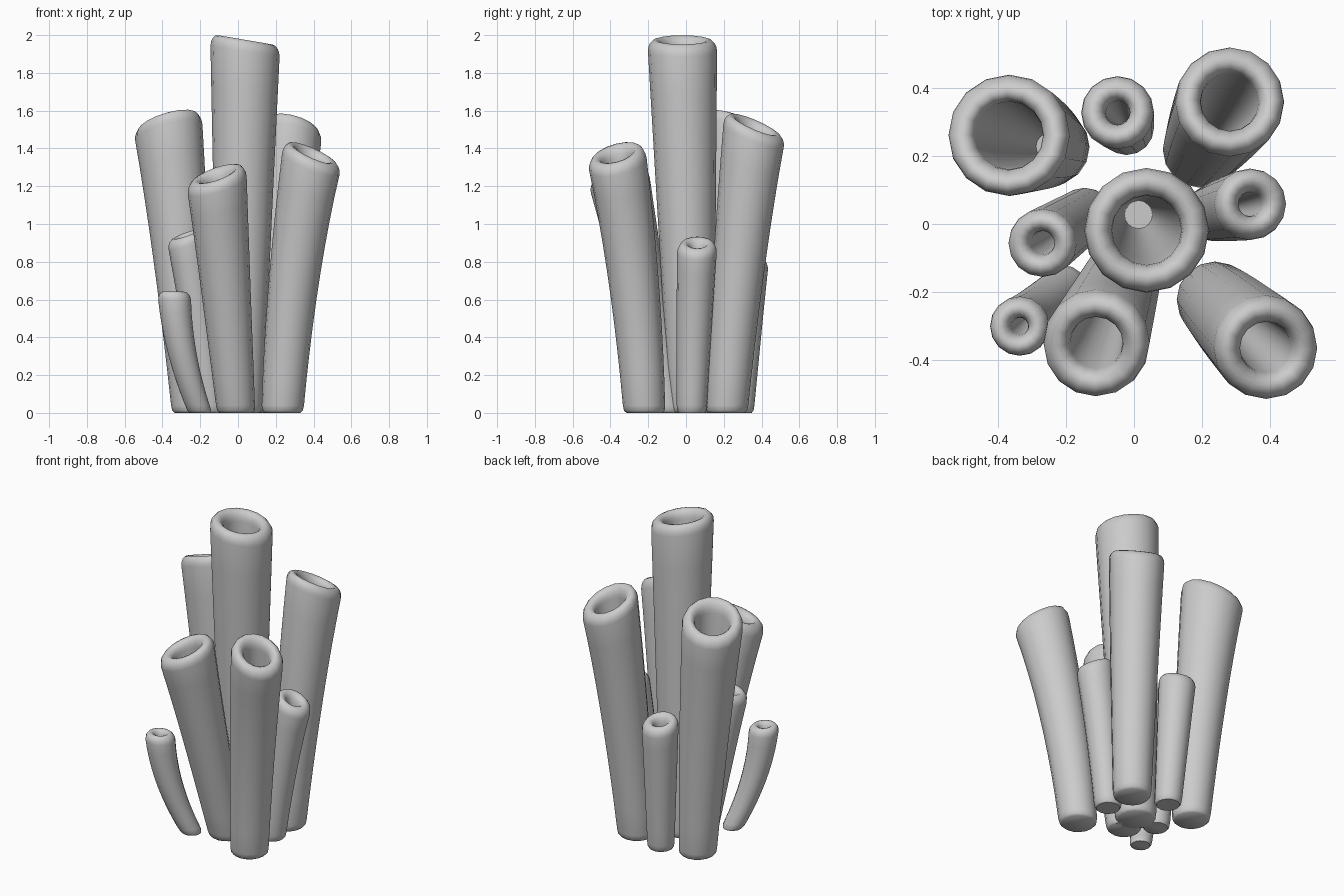
import bpy, bmesh, math
from mathutils import Vector

cube = bpy.data.objects.get("Cube")
if cube:
    bpy.data.objects.remove(cube)

GREY = (0.6, 0.6, 0.6, 1)
mat = bpy.data.materials.new("sponge_grey")
mat.use_nodes = True
mat.diffuse_color = GREY
mat.node_tree.nodes["Principled BSDF"].inputs["Base Color"].default_value = GREY

SIDES = 16


def tube(name, base, base_r, top, top_r, hole_r, tilt, bend=0.0):
    """Hollow leaning tube; tilt is the rim's slope, bend bows the centre line."""
    height = top[2]
    wall = (top_r - hole_r) / 2
    lip = wall * 1.5
    span = Vector((top[0] - base[0], top[1] - base[1]))

    # Profile as (height, radius), from the foot over the lip and into the hole
    profile = [(0, base_r * 0.85), (0.012, base_r * 0.96), (0.04, base_r)]
    shoulder = height - lip
    for i in range(1, 9):
        t = i / 9
        profile.append((0.04 + (shoulder - 0.04) * t, base_r + (top_r - base_r) * t))
    for i in range(9):
        a = math.pi * i / 8
        profile.append((shoulder + lip * math.sin(a), top_r - wall + wall * math.cos(a)))
    floor_z = 0.12
    for i in range(1, 6):
        t = i / 5
        profile.append((shoulder + (floor_z - shoulder) * t, hole_r * (1 - 0.6 * t)))

    bm = bmesh.new()
    rings = []
    for z, r in profile:
        t = z / height
        centre = Vector(base) + span * (t + bend * t * (1 - t))
        ring = []
        for s in range(SIDES):
            a = math.tau * s / SIDES
            off = Vector((math.cos(a), math.sin(a))) * r
            drop = off.dot(Vector(tilt)) * t ** 3
            ring.append(bm.verts.new((centre.x + off.x, centre.y + off.y, z - drop)))
        rings.append(ring)
    for lower, upper in zip(rings, rings[1:]):
        for s in range(SIDES):
            n = (s + 1) % SIDES
            bm.faces.new((lower[s], lower[n], upper[n], upper[s]))
    bm.faces.new(rings[0][::-1])
    bm.faces.new(rings[-1])

    mesh = bpy.data.meshes.new(name)
    bm.to_mesh(mesh)
    bm.free()
    mesh.materials.append(mat)
    obj = bpy.data.objects.new(name, mesh)
    bpy.context.collection.objects.link(obj)
    bpy.ops.object.select_all(action="DESELECT")
    obj.select_set(True)
    bpy.context.view_layer.objects.active = obj
    bpy.ops.object.shade_smooth_by_angle(angle=math.radians(50))


# Tall tubes
tube("centre_tube", (0.012, 0.03), 0.12, (0.038, -0.02, 1.975), 0.183, 0.102, (0.17, 0))
tube("back_right_tube", (-0.24, 0.225), 0.112, (-0.373, 0.262, 1.545), 0.178, 0.1, (-0.27, 0.33), -0.3)
tube("back_left_tube", (0.195, 0.215), 0.112, (0.285, 0.365, 1.525), 0.16, 0.085, (0.22, 0.42), -0.3)
tube("front_left_tube", (0.235, -0.22), 0.112, (0.395, -0.37, 1.375), 0.152, 0.075, (0.43, -0.25), -0.5)
tube("front_tube", (-0.01, -0.1), 0.103, (-0.115, -0.36, 1.265), 0.156, 0.077, (-0.33, -0.3))

# Short tubes
tube("right_short_tube", (-0.14, 0.03), 0.08, (-0.275, -0.06, 0.945), 0.1, 0.035, (-0.35, -0.15))
tube("left_short_tube", (0.22, 0.03), 0.08, (0.35, 0.06, 0.9), 0.105, 0.035, (0.45, 0), -0.3)
tube("back_short_tube", (-0.02, 0.28), 0.08, (-0.05, 0.33, 0.835), 0.107, 0.035, (0, 0.25))
tube("front_right_short_tube", (-0.2, -0.18), 0.065, (-0.338, -0.302, 0.642), 0.087, 0.025, (0.03, 0.03), 0.8)
